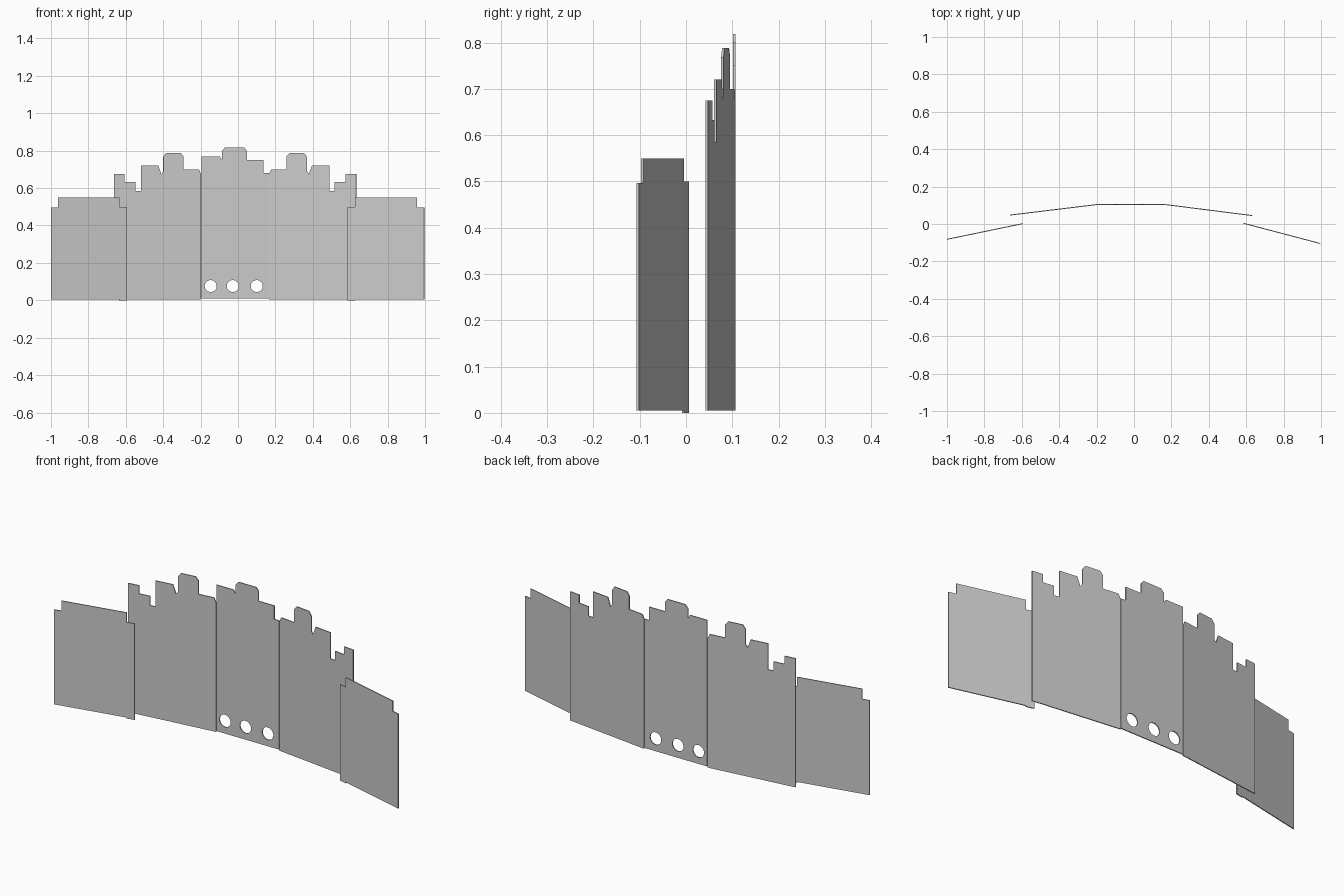
import bpy, bmesh
from mathutils import Vector

if "Cube" in bpy.data.objects:
    bpy.data.objects.remove(bpy.data.objects["Cube"])

THICK = 0.005

grey = bpy.data.materials.new("plain grey")
grey.use_nodes = True
grey.diffuse_color = (0.6, 0.6, 0.6, 1)
grey.node_tree.nodes["Principled BSDF"].inputs["Base Color"].default_value = (0.6, 0.6, 0.6, 1)


def panel(name, start, end, outline):
    """Thin upright plate; outline is (distance along the plan line, height)."""
    a, b = Vector((*start, 0)), Vector((*end, 0))
    along = (b - a).normalized()
    across = Vector((-along.y, along.x, 0)) * THICK
    bm = bmesh.new()
    verts = [bm.verts.new(a + along * u - across / 2 + Vector((0, 0, z))) for u, z in outline]
    face = bm.faces.new(verts)
    out = bmesh.ops.extrude_face_region(bm, geom=[face])["geom"]
    moved = [v for v in out if isinstance(v, bmesh.types.BMVert)]
    bmesh.ops.translate(bm, verts=moved, vec=across)
    bmesh.ops.recalc_face_normals(bm, faces=bm.faces)
    mesh = bpy.data.meshes.new(name)
    bm.to_mesh(mesh)
    bm.free()
    mesh.materials.append(grey)
    obj = bpy.data.objects.new(name, mesh)
    bpy.context.collection.objects.link(obj)
    return obj


# Outer wings: low panels with notched upper corners
wing = [(0, 0), (0, 0.5), (0.042, 0.5), (0.042, 0.55), (0.385, 0.55),
        (0.385, 0.497), (0.425, 0.497), (0.425, 0.005), (0.042, 0.005), (0.042, 0)]
panel("left_wing", (0.585, 0.004), (0.998, -0.105), wing)
panel("right_wing", (-0.595, 0.002), (-1, -0.082), [(u * 0.973, z) for u, z in wing])

# Inner panels: stepped skyline falling away from the middle
skyline = [(0, 0.005), (0, 0.675), (0.011, 0.7), (0.094, 0.7), (0.094, 0.77),
           (0.11, 0.788), (0.187, 0.788), (0.203, 0.768), (0.203, 0.69), (0.214, 0.675),
           (0.23, 0.72), (0.324, 0.72), (0.324, 0.585), (0.353, 0.585), (0.353, 0.633),
           (0.412, 0.633), (0.412, 0.675), (0.469, 0.675), (0.469, 0.005)]
panel("left_inner_panel", (0.167, 0.104), (0.632, 0.045), skyline)
panel("right_inner_panel", (-0.198, 0.104), (-0.66, 0.048), skyline)

# Middle panel with its raised crest
crest = [(0, 0.01), (0, 0.77), (0.097, 0.77), (0.11, 0.75), (0.11, 0.8), (0.126, 0.818),
         (0.228, 0.818), (0.242, 0.8), (0.242, 0.75), (0.332, 0.75), (0.332, 0.68),
         (0.36, 0.68), (0.36, 0.01)]
middle = panel("middle_panel", (-0.195, 0.104), (0.165, 0.104), crest)

# Three round holes near the bottom of the middle panel
for i, x in enumerate((-0.146, -0.028, 0.1)):
    bpy.ops.mesh.primitive_cylinder_add(vertices=32, radius=0.032, depth=0.1,
                                        location=(x, 0.104, 0.076), rotation=(1.5708, 0, 0))
    cutter = bpy.context.object
    cutter.name = f"hole_cutter_{i + 1}"
    cutter.data.materials.append(grey)
    cutter.hide_render = True
    cutter.hide_set(True)
    cut = middle.modifiers.new(f"hole_{i + 1}", 'BOOLEAN')
    cut.operation = 'DIFFERENCE'
    cut.solver = 'EXACT'
    cut.object = cutter
